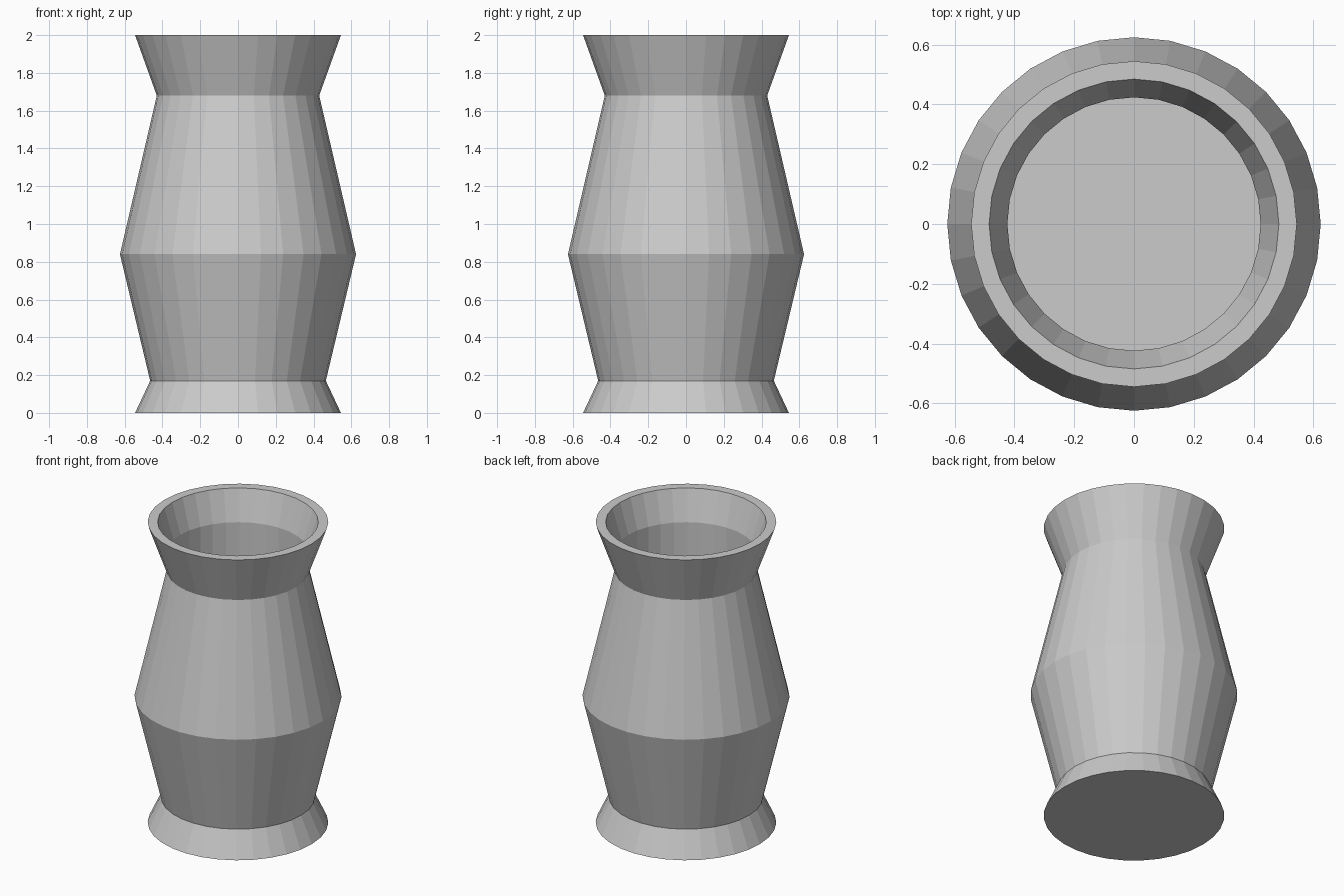
import bpy, bmesh
from math import cos, sin, tau

if "Cube" in bpy.data.objects:
    bpy.data.objects.remove(bpy.data.objects["Cube"])

SIDES = 32

# (radius, height): outer wall from foot to rim, then inner wall down to the floor
PROFILE = [(0.545, 0.0), (0.465, 0.17), (0.625, 0.84), (0.43, 1.68), (0.545, 2.0),
           (0.485, 2.0), (0.424, 1.80), (0.424, 0.17)]


def lathe(name, profile, sides):
    bm = bmesh.new()
    rings = [[bm.verts.new((r * cos(tau * i / sides), r * sin(tau * i / sides), z))
              for i in range(sides)] for r, z in profile]
    for a, b in zip(rings, rings[1:]):
        for i in range(sides):
            j = (i + 1) % sides
            bm.faces.new((a[i], a[j], b[j], b[i]))
    # underside and inner floor
    bm.faces.new(rings[0][::-1])
    bm.faces.new(rings[-1])
    mesh = bpy.data.meshes.new(name)
    bm.to_mesh(mesh)
    bm.free()
    obj = bpy.data.objects.new(name, mesh)
    bpy.context.collection.objects.link(obj)
    return obj


lathe("vase", PROFILE, SIDES)
